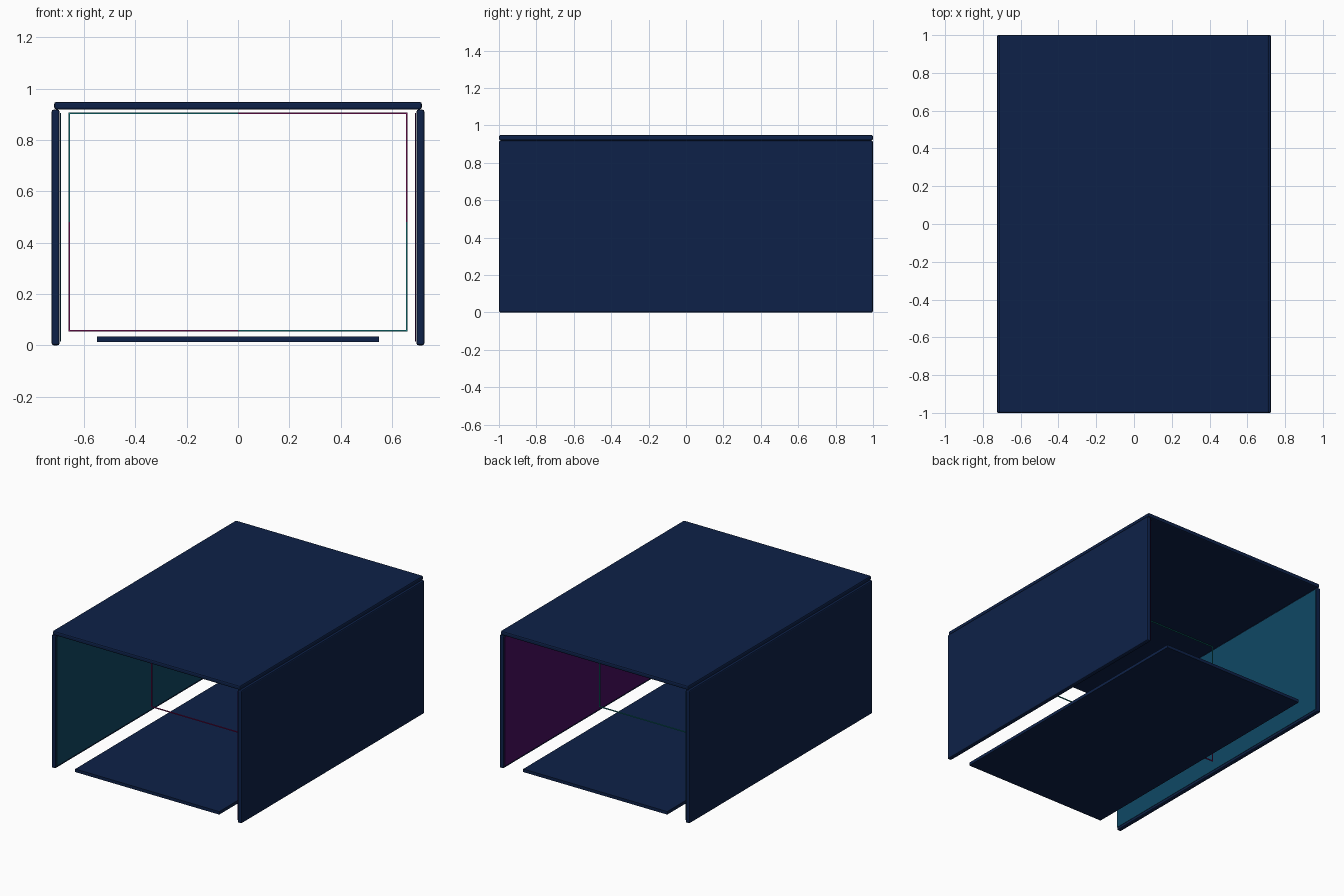
import bpy
import bmesh

if "Cube" in bpy.data.objects:
    bpy.data.objects.remove(bpy.data.objects["Cube"])


def material(name, color):
    m = bpy.data.materials.new(name)
    m.diffuse_color = (*color, 1)
    m.use_nodes = True
    m.node_tree.nodes["Principled BSDF"].inputs["Base Color"].default_value = m.diffuse_color
    return m


navy = material("navy", (0.004, 0.0152, 0.065))
teal = material("deep_teal", (0.0048, 0.065, 0.127))
purple = material("deep_purple", (0.062, 0.004, 0.115))
cyan = material("cyan_line", (0.006, 0.21, 0.22))
magenta = material("magenta_line", (0.21, 0.006, 0.11))


def box(name, lo, hi, mat, bevel=0.0):
    """Axis-aligned box between two corners, optionally with rounded edges."""
    bm = bmesh.new()
    bmesh.ops.create_cube(bm, size=1)
    for v in bm.verts:
        v.co = [(a + b) / 2 + c * abs(b - a) for a, b, c in zip(lo, hi, v.co)]
    mesh = bpy.data.meshes.new(name)
    bm.to_mesh(mesh)
    bm.free()
    mesh.materials.append(mat)
    obj = bpy.data.objects.new(name, mesh)
    bpy.context.collection.objects.link(obj)
    if bevel:
        mod = obj.modifiers.new("rounded_edges", 'BEVEL')
        mod.width = bevel
        mod.segments = 2
    return obj


# Roof and floor slabs
box("roof", (-0.716, -1, 0.919), (0.716, 1, 0.948), navy, 0.008)
box("floor", (-0.55, -0.99, 0.013), (0.55, 0.99, 0.034), navy)

# Side walls with coloured inner lining
for side, s, lining in (("left", -1, teal), ("right", 1, purple)):
    box(side + "_wall", (s * 0.695, -1, 0), (s * 0.726, 1, 0.918), navy, 0.008)
    box(side + "_lining", (s * 0.690, -0.99, 0.015), (s * 0.693, 0.99, 0.905), lining)

# Thin two-tone outline at mid-length, alternating by quadrant
W, Z0, Z1, T = 0.658, 0.057, 0.903, 0.003
ZM = (Z0 + Z1) / 2
for sx, xn in ((-1, "left"), (1, "right")):
    for sz, zn, z in ((-1, "lower", Z0), (1, "upper", Z1)):
        mat = magenta if sx * sz > 0 else cyan
        box(f"outline_{zn}_{xn}_rail", (0, -T, z - T), (sx * (W + T), T, z + T), mat)
        box(f"outline_{zn}_{xn}_post", (sx * W - T, -T, ZM), (sx * W + T, T, z - sz * T), mat)
